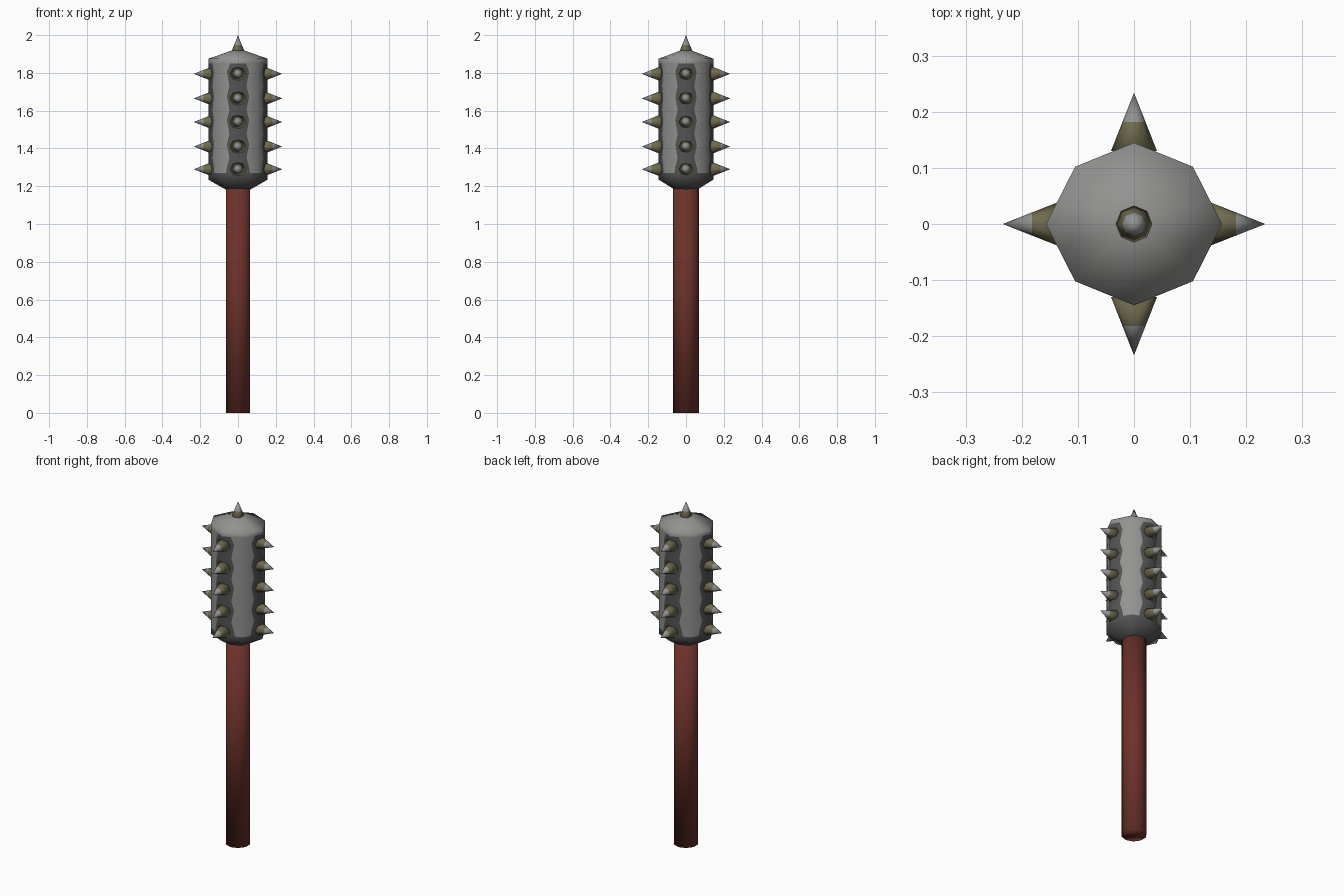
import bpy, bmesh, math
from mathutils import Vector, Matrix

if "Cube" in bpy.data.objects:
    bpy.data.objects.remove(bpy.data.objects["Cube"])


def material(name, rgb):
    m = bpy.data.materials.new(name)
    m.diffuse_color = (*rgb, 1)
    m.use_nodes = True
    m.node_tree.nodes["Principled BSDF"].inputs["Base Color"].default_value = m.diffuse_color
    return m


WOOD = material("red brown wood", (0.15, 0.032, 0.022))
LIGHT = material("light steel", (0.29, 0.29, 0.28))
DARK = material("dark steel", (0.085, 0.087, 0.088))
OLIVE = material("olive metal", (0.16, 0.145, 0.075))
TIP = material("pale spike tip", (0.29, 0.29, 0.29))


def finish(bm, name, mats):
    bmesh.ops.recalc_face_normals(bm, faces=bm.faces)
    for f in bm.faces:
        f.smooth = True
    me = bpy.data.meshes.new(name)
    bm.to_mesh(me)
    bm.free()
    for m in mats:
        me.materials.append(m)
    ob = bpy.data.objects.new(name, me)
    bpy.context.collection.objects.link(ob)
    return ob


# handle: soft shaded prism
bm = bmesh.new()
bmesh.ops.create_cone(bm, cap_ends=True, segments=10, radius1=0.068, radius2=0.068,
                      depth=1.21, matrix=Matrix.Translation((0, 0, 0.605)))
finish(bm, "handle", [WOOD])

# head: octagon with each side split where the dark band around the spikes ends
ROWS = [1.29, 1.41, 1.54, 1.665, 1.795]
CORNERS = [(0.157, 0), (0.105, 0.102), (0, 0.145), (-0.105, 0.102),
           (-0.157, 0), (-0.105, -0.102), (0, -0.145), (0.105, -0.102)]
rings = [(1.235, 0.75), (1.27, 0.6)]
for i, z in enumerate(ROWS):
    rings.append((z + 0.01, 0.56))
    if i < 4:
        rings.append(((z + ROWS[i + 1]) / 2, 0.43))
rings += [(1.85, 0.4), (1.875, 0.4)]

bm = bmesh.new()
loops = []
for z, share in rings:
    loop = []
    for i in range(8):
        a, b = Vector(CORNERS[i]), Vector(CORNERS[(i + 1) % 8])
        mid = a.lerp(b, share if i % 2 == 0 else 1 - share)
        loop += [bm.verts.new((*a, z)), bm.verts.new((*mid, z))]
    loops.append(loop)
for k in range(len(loops) - 1):
    for j in range(16):
        n = (j + 1) % 16
        f = bm.faces.new((loops[k][j], loops[k][n], loops[k + 1][n], loops[k + 1][j]))
        near_spike = j % 4 in (0, 3)
        f.material_index = 1 if k == 0 or (near_spike and k < len(loops) - 2) else 0
for loop, z, mi in ((loops[0], 1.145, 1), (loops[-1], 1.93, 0)):
    apex = bm.verts.new((0, 0, z))
    for j in range(16):
        bm.faces.new((loop[j], loop[(j + 1) % 16], apex)).material_index = mi
finish(bm, "head", [LIGHT, DARK])


# spikes: olive cones with pale tips
def spike(name, base, direction):
    bm = bmesh.new()
    segs = 8
    loops = []
    for h, r in ((0, 0.041), (0.052, 0.0205)):
        loops.append([bm.verts.new((r * math.cos(2 * math.pi * i / segs),
                                    r * math.sin(2 * math.pi * i / segs), h))
                      for i in range(segs)])
    apex = bm.verts.new((0, 0, 0.104))
    for i in range(segs):
        n = (i + 1) % segs
        bm.faces.new((loops[0][i], loops[0][n], loops[1][n], loops[1][i]))
        bm.faces.new((loops[1][i], loops[1][n], apex)).material_index = 1
    bm.faces.new(loops[0])
    rot = Vector(direction).to_track_quat('Z', 'Y').to_matrix().to_4x4()
    bm.transform(Matrix.Translation(base) @ rot)
    finish(bm, name, [OLIVE, TIP])


for side, (dx, dy) in {"right": (1, 0), "left": (-1, 0), "back": (0, 1), "front": (0, -1)}.items():
    for i, z in enumerate(ROWS):
        spike(f"spike_{side}_{i + 1}", (dx * 0.13, dy * 0.13, z), (dx, dy, 0))
spike("spike_top", (0, 0, 1.896), (0, 0, 1))
